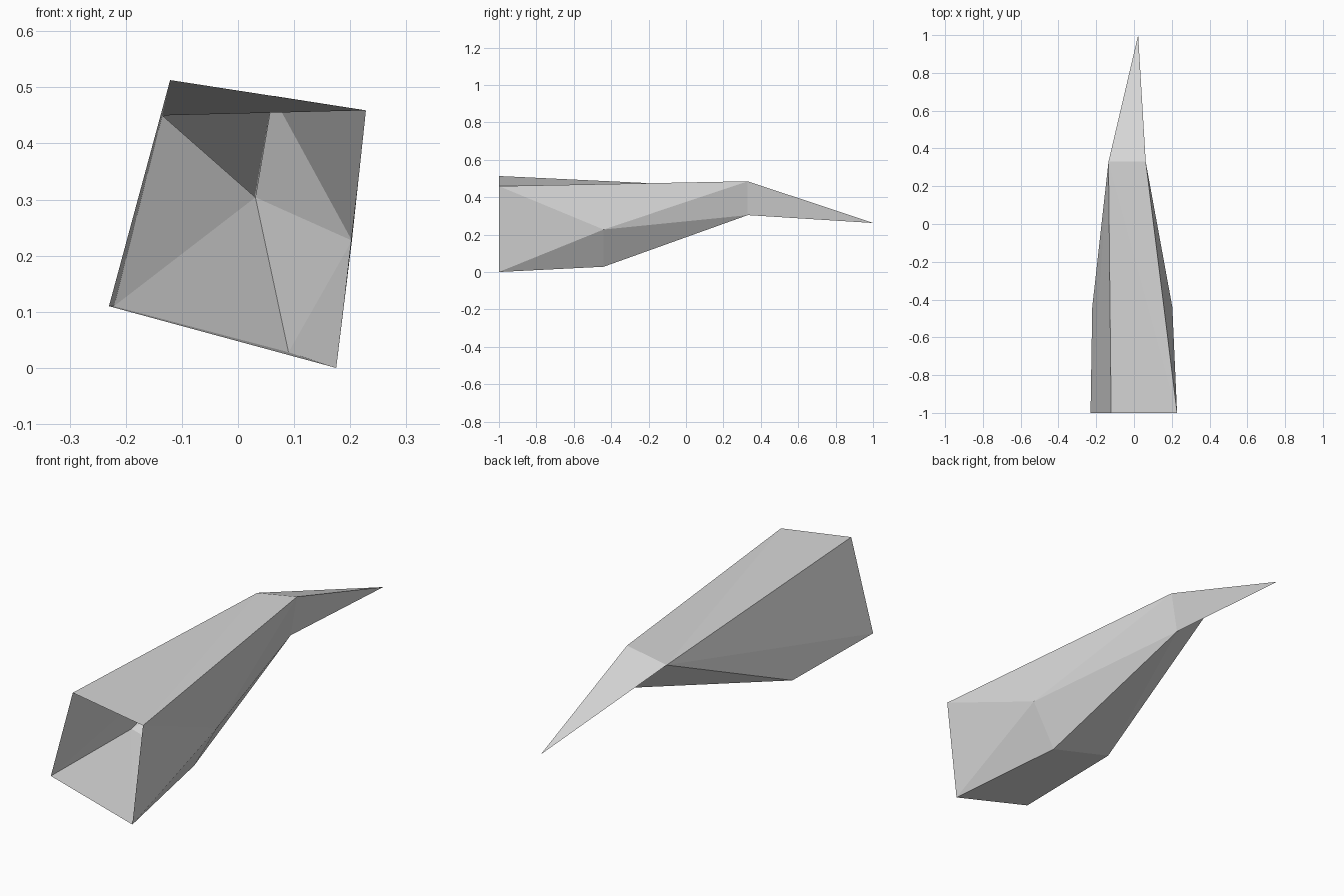
import bpy
import bmesh

default_cube = bpy.data.objects.get("Cube")
if default_cube:
    bpy.data.objects.remove(default_cube, do_unlink=True)

# One pale grey material
grey = bpy.data.materials.new("pale grey")
grey.use_nodes = True
colour = (0.68, 0.68, 0.68, 1.0)
grey.diffuse_color = colour
grey.node_tree.nodes["Principled BSDF"].inputs["Base Color"].default_value = colour

bm = bmesh.new()


def section(y, points):
    """Add the corners of one cross-section, given as x and z."""
    return [bm.verts.new((x, y, z)) for x, z in points]


# Open mouth, bent keel section, triangular neck and sharp tip
mouth_tl, mouth_tr, mouth_br, mouth_bl = section(
    -1, [(-0.121, 0.513), (0.228, 0.459), (0.175, 0.0), (-0.23, 0.11)])
keel_r, keel_b, keel_l = section(
    -0.44, [(0.203, 0.227), (0.09, 0.028), (-0.221, 0.11)])
neck_l, neck_r, neck_b = section(
    0.33, [(-0.135, 0.45), (0.062, 0.485), (0.031, 0.304)])
tip, = section(1, [(0.022, 0.262)])

faces = [
    # Top panel
    (mouth_tl, mouth_tr, neck_l), (mouth_tr, neck_r, neck_l),
    # Right side
    (mouth_tr, mouth_br, keel_r), (mouth_tr, keel_r, neck_r),
    (mouth_br, keel_b, keel_r),
    (keel_r, keel_b, neck_b), (keel_r, neck_b, neck_r),
    # Underside
    (mouth_br, mouth_bl, keel_l), (mouth_br, keel_l, keel_b),
    (keel_b, keel_l, neck_b),
    # Left side
    (mouth_bl, mouth_tl, neck_l), (mouth_bl, neck_l, keel_l),
    (keel_l, neck_l, neck_b),
    # Pointed end
    (neck_l, neck_r, tip), (neck_r, neck_b, tip), (neck_b, neck_l, tip),
]
for corners in faces:
    bm.faces.new(corners)
bmesh.ops.recalc_face_normals(bm, faces=bm.faces[:])

# Keep the outside facing out: the top panel must point up
bm.faces.ensure_lookup_table()
bm.normal_update()
if bm.faces[0].normal.z < 0:
    bmesh.ops.reverse_faces(bm, faces=bm.faces[:])

mesh = bpy.data.meshes.new("hollow_spike")
bm.to_mesh(mesh)
bm.free()
mesh.materials.append(grey)
spike = bpy.data.objects.new("hollow_spike", mesh)
bpy.context.collection.objects.link(spike)
